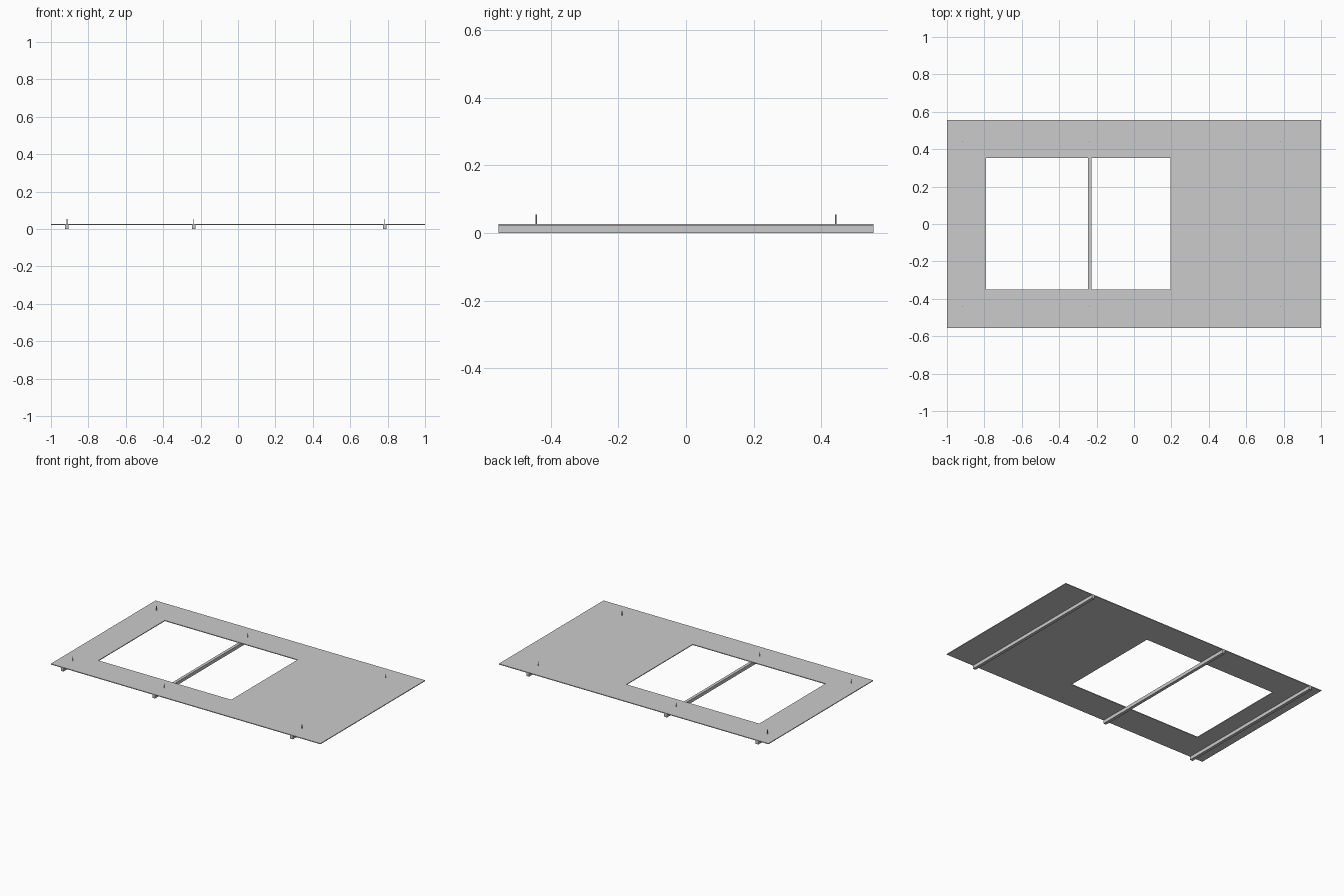
import bpy, bmesh

if "Cube" in bpy.data.objects:
    bpy.data.objects.remove(bpy.data.objects["Cube"])


def box(name, x0, x1, y0, y1, z0, z1):
    bm = bmesh.new()
    bmesh.ops.create_cube(bm, size=1)
    for v in bm.verts:
        v.co = (x1 if v.co.x > 0 else x0, y1 if v.co.y > 0 else y0, z1 if v.co.z > 0 else z0)
    return finish(name, bm)


def finish(name, bm):
    bmesh.ops.recalc_face_normals(bm, faces=bm.faces)
    me = bpy.data.meshes.new(name)
    bm.to_mesh(me)
    bm.free()
    ob = bpy.data.objects.new(name, me)
    bpy.context.collection.objects.link(ob)
    return ob


RAIL_TOP, PLATE_TOP, PIN_TOP = 0.022, 0.027, 0.055

# Flat panel with a rectangular opening
bm = bmesh.new()
outer = [(-1, -0.555), (1, -0.555), (1, 0.555), (-1, 0.555)]
inner = [(-0.79, -0.35), (0.195, -0.35), (0.195, 0.353), (-0.79, 0.353)]
o = [bm.verts.new((x, y, RAIL_TOP)) for x, y in outer]
i = [bm.verts.new((x, y, RAIL_TOP)) for x, y in inner]
for k in range(4):
    n = (k + 1) % 4
    bm.faces.new((o[k], o[n], i[n], i[k]))
top = bmesh.ops.extrude_face_region(bm, geom=bm.faces[:])
for v in top["geom"]:
    if isinstance(v, bmesh.types.BMVert):
        v.co.z = PLATE_TOP
finish("panel", bm)

# Support rails underneath, each with a thin pin near both ends
for n, x in enumerate((-0.915, -0.237, 0.785), 1):
    box(f"support_rail_{n}", x - 0.01, x + 0.01, -0.555, 0.555, 0, RAIL_TOP)
    for side, y in (("front", -0.443), ("back", 0.443)):
        bpy.ops.mesh.primitive_cylinder_add(vertices=12, radius=0.0022, depth=PIN_TOP - 0.01,
                                            location=(x, y, (PIN_TOP + 0.01) / 2))
        bpy.context.object.name = f"{side}_pin_{n}"
        bpy.ops.object.shade_smooth_by_angle()
